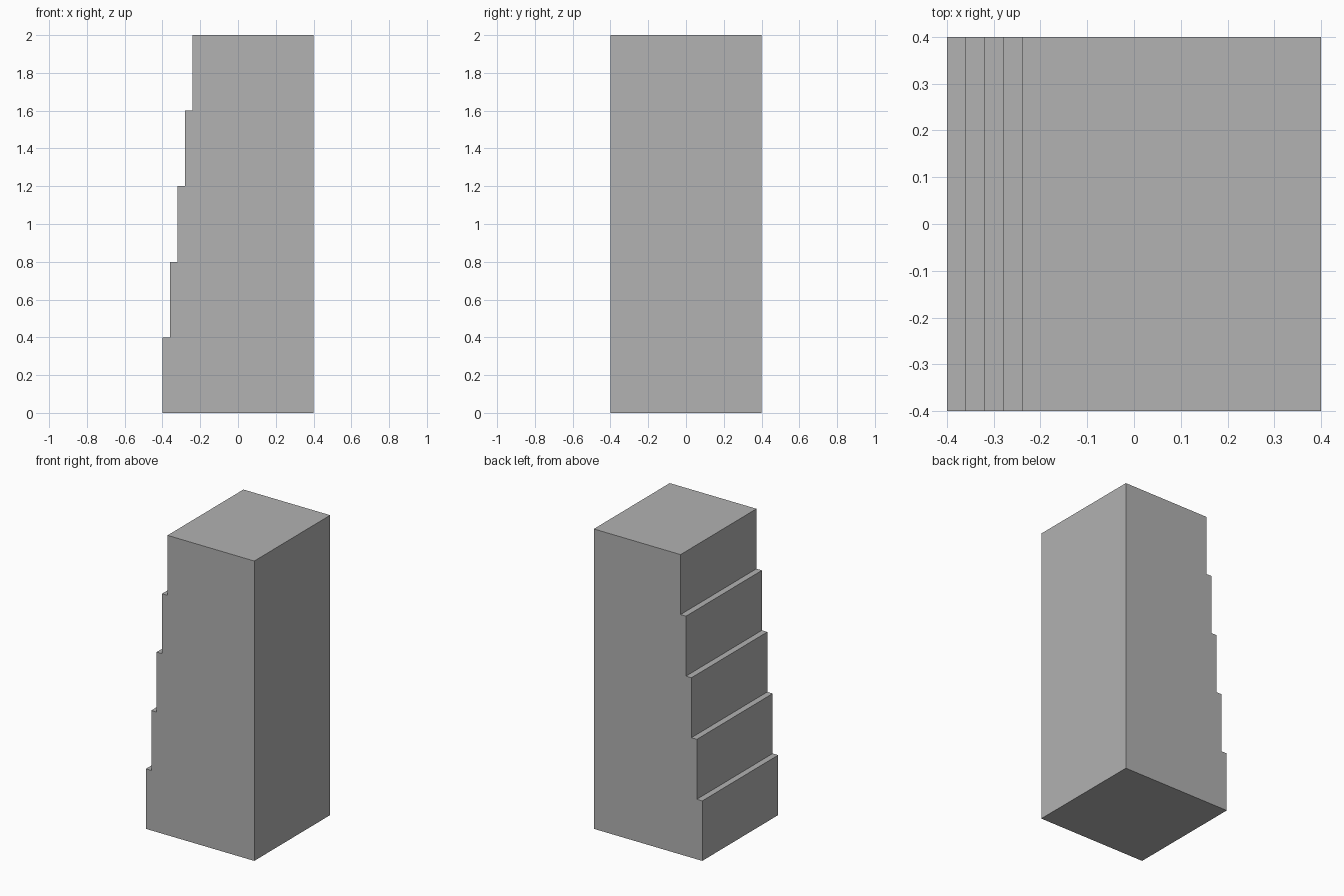
import bpy
import bmesh

cube = bpy.data.objects.get("Cube")
if cube:
    bpy.data.objects.remove(cube, do_unlink=True)

STEPS = 5
STEP_HEIGHT = 0.4
STEP_DEPTH = 0.04
HALF = 0.4

# Plain grey material
grey = bpy.data.materials.new("plain_grey")
grey.use_nodes = True
color = (0.445, 0.445, 0.445, 1)
grey.diffuse_color = color
grey.node_tree.nodes["Principled BSDF"].inputs["Base Color"].default_value = color

# Stepped side profile: straight on +x, setbacks climbing on -x
profile = [(HALF, STEPS * STEP_HEIGHT), (HALF, 0)]
for i in range(STEPS):
    x = -HALF + i * STEP_DEPTH
    profile += [(x, i * STEP_HEIGHT), (x, (i + 1) * STEP_HEIGHT)]

# Extrude the profile from front to back into one solid block
bm = bmesh.new()
front = bm.faces.new([bm.verts.new((x, -HALF, z)) for x, z in profile])
extruded = bmesh.ops.extrude_face_region(bm, geom=[front], use_keep_orig=True)
back_verts = [v for v in extruded["geom"] if isinstance(v, bmesh.types.BMVert)]
bmesh.ops.translate(bm, verts=back_verts, vec=(0, 2 * HALF, 0))
bmesh.ops.recalc_face_normals(bm, faces=bm.faces)

mesh = bpy.data.meshes.new("stepped_tower")
bm.to_mesh(mesh)
bm.free()
mesh.materials.append(grey)
tower = bpy.data.objects.new("stepped_tower", mesh)
bpy.context.collection.objects.link(tower)
